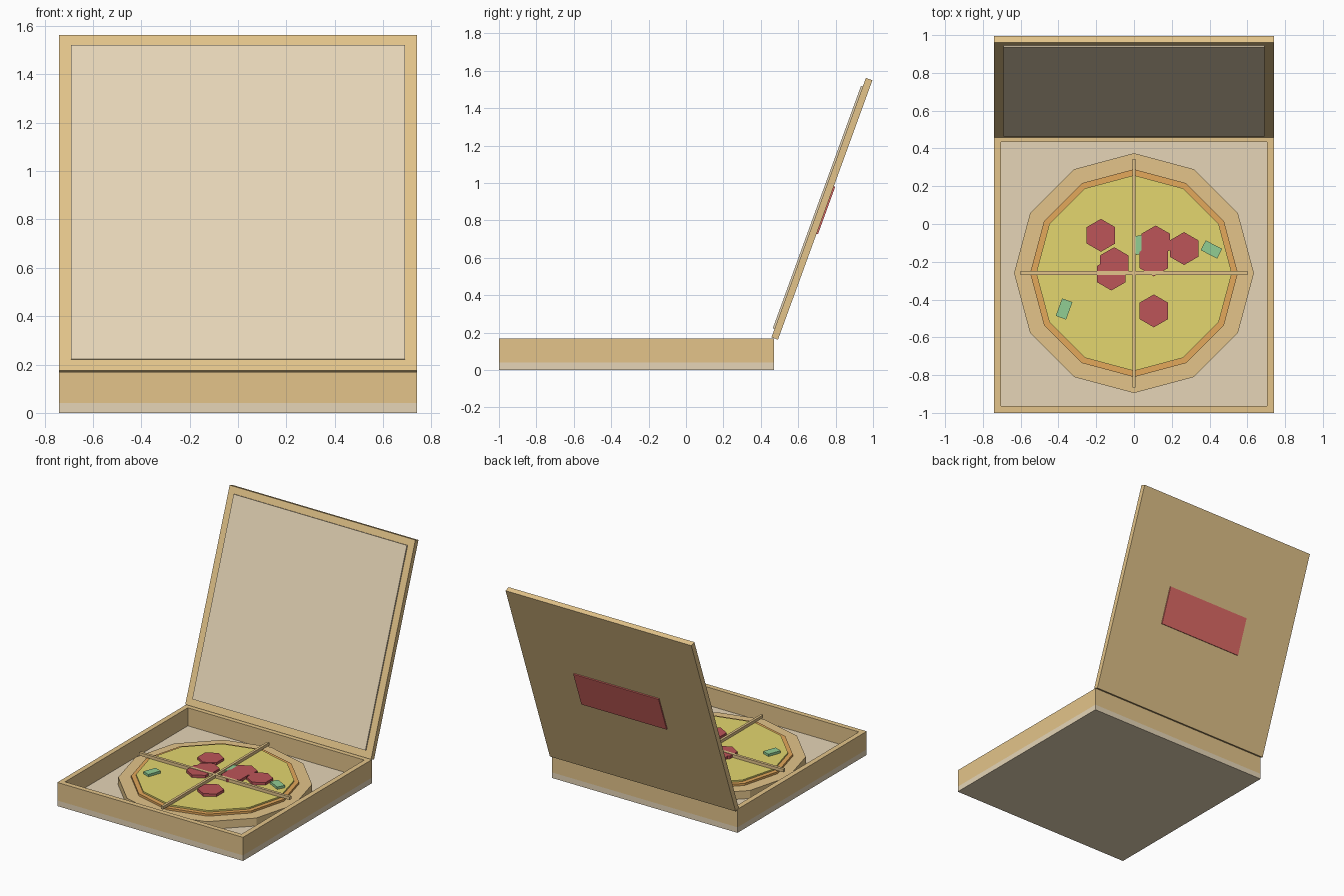
import bpy
from math import radians
from mathutils import Matrix, Vector

if "Cube" in bpy.data.objects:
    bpy.data.objects.remove(bpy.data.objects["Cube"], do_unlink=True)


def material(name, r, g, b):
    """Flat material from display values 0-255, stored as linear."""
    colour = [((c / 255 + 0.055) / 1.055) ** 2.4 for c in (r, g, b)] + [1]
    mat = bpy.data.materials.new(name)
    mat.use_nodes = True
    mat.diffuse_color = colour
    mat.node_tree.nodes["Principled BSDF"].inputs["Base Color"].default_value = colour
    return mat


CARD = material("cardboard tan", 227, 196, 138)
CREAM = material("cream lining", 230, 213, 183)
CRUST = material("baked orange", 227, 168, 91)
CHEESE = material("cheese yellow", 227, 214, 111)
MEAT = material("sausage red", 188, 85, 89)
HERB = material("leaf green", 145, 205, 148)
LABEL = material("label red", 225, 108, 104)


def box(name, mat, centre, size, turn=0):
    bpy.ops.mesh.primitive_cube_add(size=1, location=centre, rotation=(0, 0, radians(turn)))
    ob = bpy.context.object
    ob.name = name
    ob.data.transform(Matrix.Diagonal((*size, 1)))
    ob.data.materials.append(mat)
    return ob


def disc(name, mat, sides, radius, x, y, bottom, top):
    bpy.ops.mesh.primitive_cylinder_add(vertices=sides, radius=radius, depth=top - bottom,
                                        location=(x, y, (bottom + top) / 2))
    ob = bpy.context.object
    ob.name = name
    ob.data.materials.append(mat)


# Tray of the box: floor slab and four walls
HALF, FRONT, BACK, WALL = 0.74, -1.0, 0.47, 0.037
FLOOR, RIM = 0.04, 0.17
mid_y, depth = (FRONT + BACK) / 2, BACK - FRONT
wall_z, wall_h = (FLOOR + RIM) / 2, RIM - FLOOR
box("box_floor", CREAM, (0, mid_y, FLOOR / 2), (2 * HALF, depth, FLOOR))
for side, name in ((1, "left"), (-1, "right")):
    box(name + "_wall", CARD, (side * (HALF - WALL / 2), mid_y, wall_z), (WALL, depth, wall_h))
for y, name in ((FRONT + WALL / 2, "front"), (BACK - WALL / 2, "back")):
    box(name + "_wall", CARD, (0, y, wall_z), (2 * (HALF - WALL), WALL, wall_h))

# Open lid, leaning back, with inner lining and outer label
LEAN, LID_T, LID_L = radians(-20), 0.037, 1.476
hinge = Matrix.Translation(Vector((0, 0.457, 0.175))) @ Matrix.Rotation(LEAN, 4, "X")


def lid_part(name, mat, y, width, thick, length):
    ob = box(name, mat, (0, 0, 0), (width, thick, length))
    ob.matrix_world = hinge @ Matrix.Translation((0, y, LID_L / 2))


lid_part("lid", CARD, LID_T / 2, 2 * HALF, LID_T, LID_L)
lid_part("lid_lining", CREAM, -0.005, 1.38, 0.01, 1.38)
lid_part("lid_label", LABEL, LID_T + 0.004, 0.68, 0.008, 0.27)

# Pizza layers
PY = -0.26
disc("pizza_base", CARD, 12, 0.635, 0, PY, FLOOR, 0.097)
disc("pizza_crust", CRUST, 12, 0.55, 0, PY, 0.097, 0.112)
disc("pizza_cheese", CHEESE, 12, 0.518, 0, PY, 0.112, 0.123)

# Slice lines
box("slice_line_across", CARD, (0, PY, 0.134), (1.2, 0.02, 0.022))
box("slice_line_along", CARD, (0, PY, 0.134), (0.018, 1.21, 0.021))

# Toppings
slices = [(-0.175, -0.06), (0.115, -0.095), (0.265, -0.13), (0.105, -0.19),
          (-0.105, -0.21), (-0.12, -0.265), (0.105, -0.46)]
for i, (x, y) in enumerate(slices):
    disc(f"sausage_slice_{i + 1}", MEAT, 6, 0.087, x, y, 0.12, 0.141 + i * 0.0003)
for i, (x, y, turn) in enumerate([(-0.37, -0.45, 70), (0.41, -0.135, -27), (0.03, -0.11, 100)]):
    box(f"herb_piece_{i + 1}", HERB, (x, y, 0.13), (0.098, 0.058, 0.02), turn)
